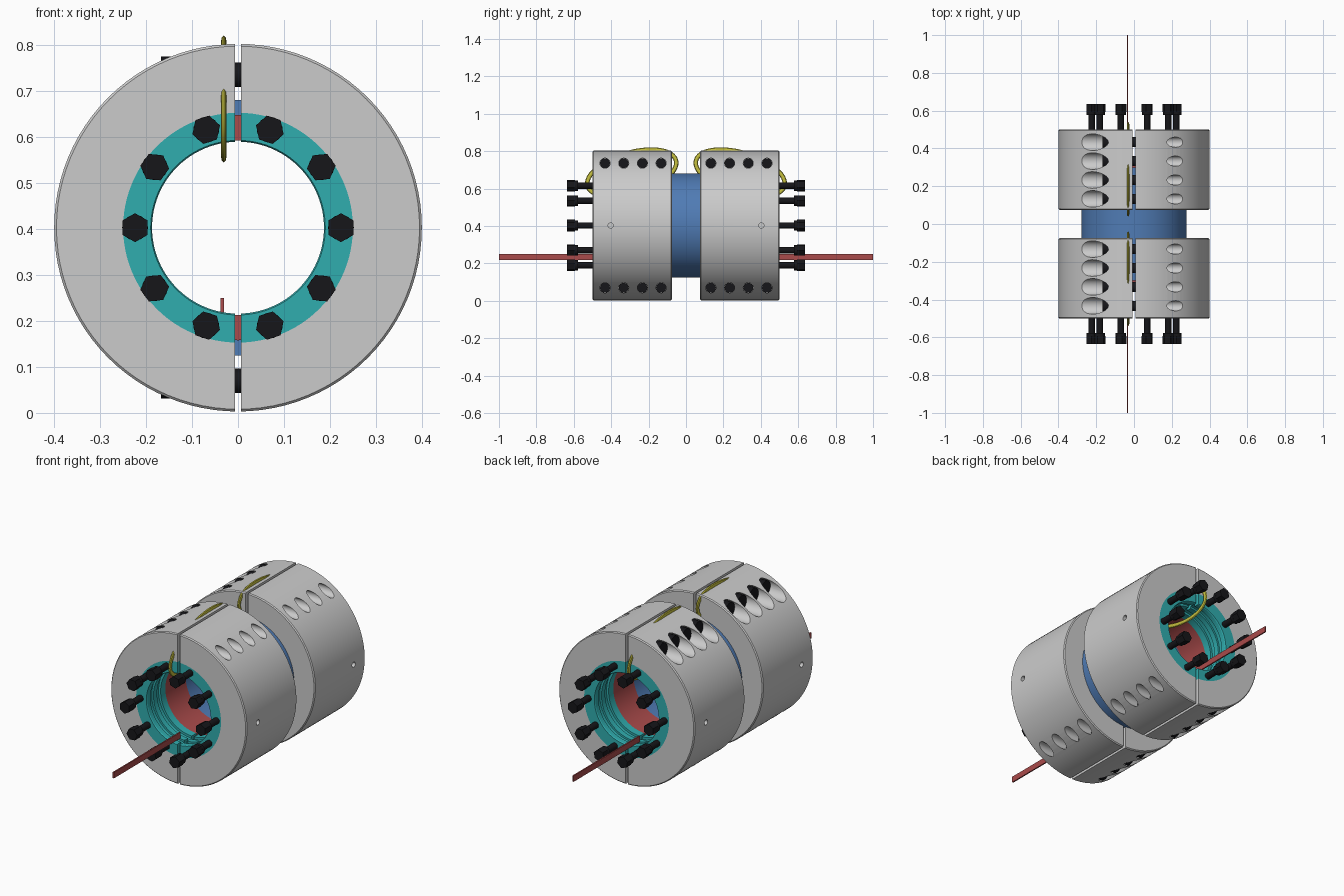
import bpy, bmesh
from math import sin, cos, pi, radians
from mathutils import Matrix, Vector

if "Cube" in bpy.data.objects:
    bpy.data.objects.remove(bpy.data.objects["Cube"])

CZ = 0.403                                # height of the bore axis
BOLT_Y = (0.133, 0.233, 0.333, 0.433)     # rows of the clamping bolts


def mat(name, rgb):
    m = bpy.data.materials.new(name)
    m.diffuse_color = (*rgb, 1)
    m.use_nodes = True
    m.node_tree.nodes["Principled BSDF"].inputs["Base Color"].default_value = m.diffuse_color
    return m


TEAL = mat("teal", (0.03, 0.42, 0.43))
BLUE = mat("blue", (0.08, 0.2, 0.46))
RED = mat("red", (0.4, 0.07, 0.07))
YELLOW = mat("yellow", (0.58, 0.54, 0.05))
BLACK = mat("black", (0.008, 0.008, 0.01))


def finish(bm, name, material=None):
    bmesh.ops.recalc_face_normals(bm, faces=bm.faces[:])
    me = bpy.data.meshes.new(name)
    bm.to_mesh(me)
    bm.free()
    ob = bpy.data.objects.new(name, me)
    bpy.context.collection.objects.link(ob)
    if material:
        me.materials.append(material)
    return ob


def activate(ob):
    bpy.ops.object.select_all(action='DESELECT')
    ob.select_set(True)
    bpy.context.view_layer.objects.active = ob


def smooth(ob):
    activate(ob)
    bpy.ops.object.shade_smooth_by_angle(angle=radians(30))


def lathe(name, profile, s, material=None, n=96):
    """Revolve a closed (radius, y) profile around the bore axis."""
    bm = bmesh.new()
    rings = [[bm.verts.new((r * cos(2 * pi * i / n), s * y, CZ + r * sin(2 * pi * i / n)))
              for r, y in profile] for i in range(n)]
    k = len(profile)
    for i in range(n):
        a, b = rings[i], rings[(i + 1) % n]
        for j in range(k):
            bm.faces.new((a[j], a[(j + 1) % k], b[(j + 1) % k], b[j]))
    return finish(bm, name, material)


def rod(bm, start, end, r, n=32, spin=Matrix()):
    """Cylinder or prism between two points."""
    p, q = Vector(start), Vector(end)
    turn = Matrix.Rotation(pi / 2, 4, 'X' if abs(q.y - p.y) > 1e-6 else 'Y')
    m = spin @ Matrix.Translation((p + q) / 2) @ turn
    bmesh.ops.create_cone(bm, cap_ends=True, segments=n, radius1=r, radius2=r,
                          depth=(q - p).length, matrix=m)


def box(bm, lo, hi):
    lo, hi = Vector(lo), Vector(hi)
    m = Matrix.Translation((lo + hi) / 2) @ Matrix.Diagonal((*(hi - lo), 1))
    bmesh.ops.create_cube(bm, size=1, matrix=m)


def cut(ob, cutter):
    mod = ob.modifiers.new("cut", 'BOOLEAN')
    mod.operation, mod.solver, mod.object = 'DIFFERENCE', 'EXACT', cutter
    activate(ob)
    bpy.ops.object.modifier_apply(modifier=mod.name)


# central pipe with counterbores for the red seals
lathe_pipe = lathe("pipe", [(0.278, -0.3), (0.278, 0.3), (0.245, 0.3), (0.245, 0.17),
                            (0.19, 0.17), (0.19, -0.17), (0.245, -0.17), (0.245, -0.3)], 1, BLUE)
smooth(lathe_pipe)

for s, side in ((-1, "front"), (1, "back")):
    # split clamp body and its threaded insert
    clamp = lathe(side + "_clamp", [(0.25, 0.5), (0.395, 0.5), (0.4, 0.495), (0.4, 0.08),
                                    (0.395, 0.075), (0.278, 0.075), (0.278, 0.3), (0.25, 0.3)], s)
    insert = lathe(side + "_insert", [(0.25, 0.5), (0.19, 0.5), (0.187, 0.495), (0.187, 0.47),
                                      (0.2, 0.47), (0.2, 0.44), (0.19, 0.44), (0.19, 0.41),
                                      (0.202, 0.41), (0.202, 0.38), (0.19, 0.38), (0.19, 0.34),
                                      (0.25, 0.34)], s, TEAL)
    seal = lathe(side + "_seal", [(0.245, 0.34), (0.19, 0.34), (0.19, 0.17), (0.245, 0.17)], s, RED)

    # cutters: split gap, bolt pockets and side holes
    bm = bmesh.new()
    box(bm, (-0.007, -1, -0.5), (0.007, 1, 1.5))
    for y in BOLT_Y:
        for z in (CZ - 0.333, CZ + 0.333):
            rod(bm, (-0.5, s * y, z), (-0.12, s * y, z), 0.044)
            rod(bm, (0.1, s * y, z), (0.5, s * y, z), 0.027)
    for d in (-1, 1):
        rod(bm, (d * 0.33, s * 0.403, CZ), (d * 0.5, s * 0.403, CZ), 0.014, 20)
    cutter = finish(bm, "cutter")
    cutter.hide_render = True
    cut(clamp, cutter)
    cut(insert, cutter)
    bpy.data.objects.remove(cutter)

    # clamping bolts across the split
    bm = bmesh.new()
    for y in BOLT_Y:
        for z in (CZ - 0.333, CZ + 0.333):
            rod(bm, (-0.167, s * y, z), (-0.118, s * y, z), 0.039, 24)
            rod(bm, (-0.12, s * y, z), (0.15, s * y, z), 0.0265, 24)
    clamp_bolts = finish(bm, side + "_clamping_bolts", BLACK)

    # ring of ten hex bolts on the end face
    bm = bmesh.new()
    for i in range(10):
        spin = Matrix.Translation((0, 0, CZ)) @ Matrix.Rotation(-i * pi / 5, 4, 'Y')
        for y0, y1, r, n in ((0.36, 0.582, 0.017, 20), (0.578, 0.596, 0.028, 24),
                             (0.594, 0.635, 0.0315, 6)):
            rod(bm, (0.224, s * y0, 0), (0.224, s * y1, 0), r, n, spin)
    end_bolts = finish(bm, side + "_end_bolts", BLACK)

    # flat red tab reaching out of the bore
    bm = bmesh.new()
    box(bm, (-0.038, min(s * 0.44, s), 0.218), (-0.031, max(s * 0.44, s), 0.25))
    finish(bm, side + "_tab", RED)

    # yellow loop threaded through the clamp wall
    cu = bpy.data.curves.new(side + "_loop", 'CURVE')
    cu.dimensions, cu.bevel_depth, cu.bevel_resolution = '3D', 0.012, 2
    sp = cu.splines.new('POLY')
    sp.points.add(63)
    sp.use_cyclic_u = True
    for i, p in enumerate(sp.points):
        t = 2 * pi * i / 64
        p.co = (0, s * (0.29 - 0.238 * cos(t)), 0.683 + 0.126 * cos(t - radians(64)), 1)
    cu.materials.append(YELLOW)
    loop = bpy.data.objects.new(side + "_loop", cu)
    bpy.context.collection.objects.link(loop)
    loop.location.x, loop.scale.x = -0.031, 0.5
    activate(loop)
    bpy.ops.object.convert(target='MESH')

    for ob in (clamp, insert, seal, clamp_bolts, end_bolts, bpy.context.object):
        smooth(ob)
